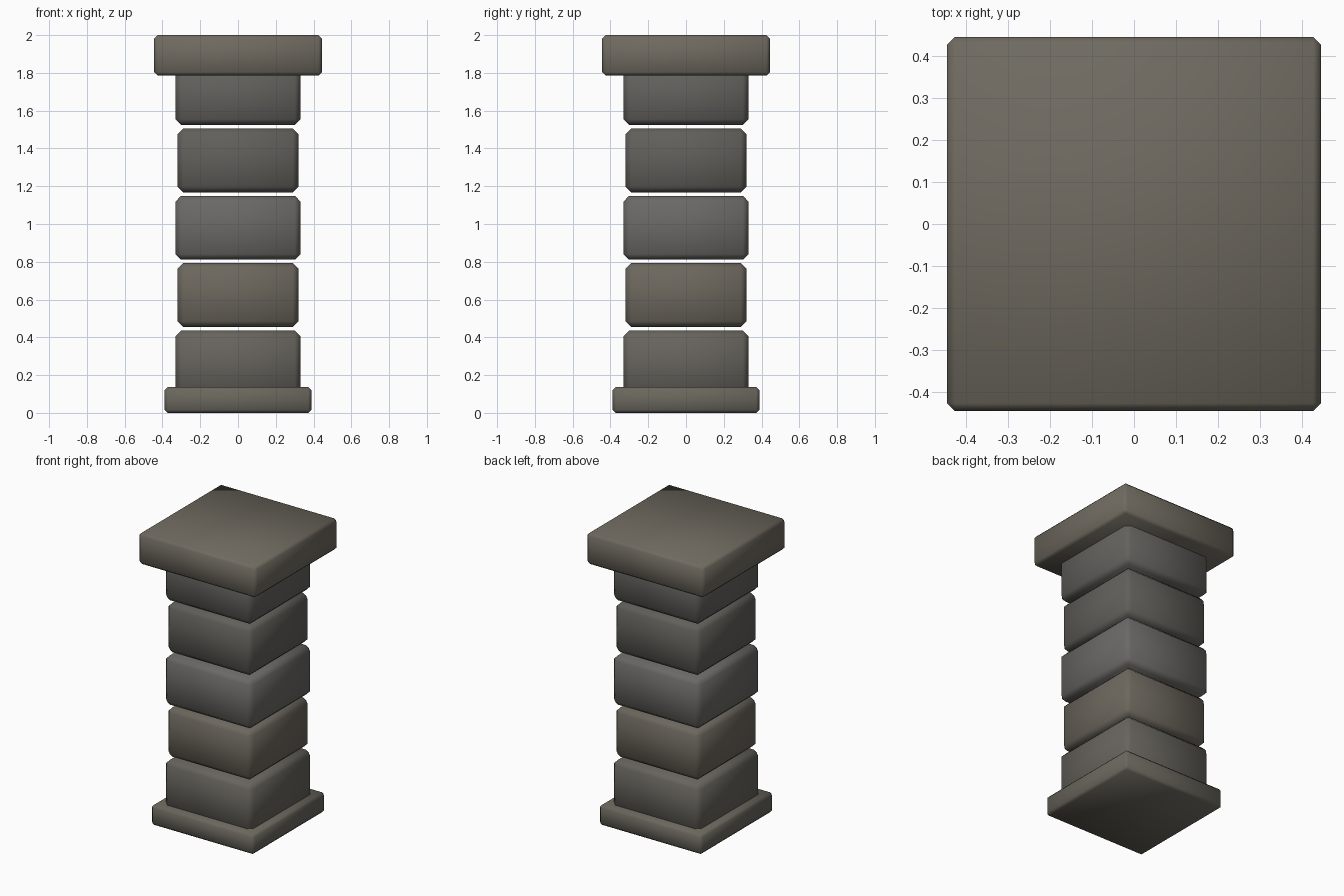
import bpy

if "Cube" in bpy.data.objects:
    bpy.data.objects.remove(bpy.data.objects["Cube"])


def stone(name, half, z0, z1, chamfer, color):
    """Square stone slab with a single-step chamfer on every edge."""
    bpy.ops.mesh.primitive_cube_add(size=1, location=(0, 0, (z0 + z1) / 2))
    ob = bpy.context.object
    ob.name = name
    ob.scale = (half * 2, half * 2, z1 - z0)
    bpy.ops.object.transform_apply(location=False, rotation=False, scale=True)
    bev = ob.modifiers.new("chamfer", 'BEVEL')
    bev.width = chamfer
    bev.segments = 1
    bpy.ops.object.shade_smooth()
    mat = bpy.data.materials.new(name + "_stone")
    mat.diffuse_color = (*color, 1)
    mat.use_nodes = True
    mat.node_tree.nodes["Principled BSDF"].inputs["Base Color"].default_value = mat.diffuse_color
    ob.data.materials.append(mat)
    return ob


# Plinth at the foot and wide capstone on top
stone("plinth", 0.388, 0.0, 0.137, 0.016, (0.145, 0.135, 0.11))
stone("capstone", 0.444, 1.786, 2.0, 0.018, (0.16, 0.145, 0.117))

# Stacked shaft blocks, alternating width, separated by thin open joints
height, pitch, start = 0.338, 0.3565, 0.098
tints = [(0.135, 0.127, 0.11), (0.15, 0.135, 0.11), (0.145, 0.14, 0.135),
         (0.12, 0.115, 0.102), (0.125, 0.122, 0.113)]
for i, tint in enumerate(tints):
    z = start + i * pitch
    stone(f"shaft_block_{i + 1}", 0.331 if i % 2 == 0 else 0.32,
          z, z + height, 0.03, tint)
